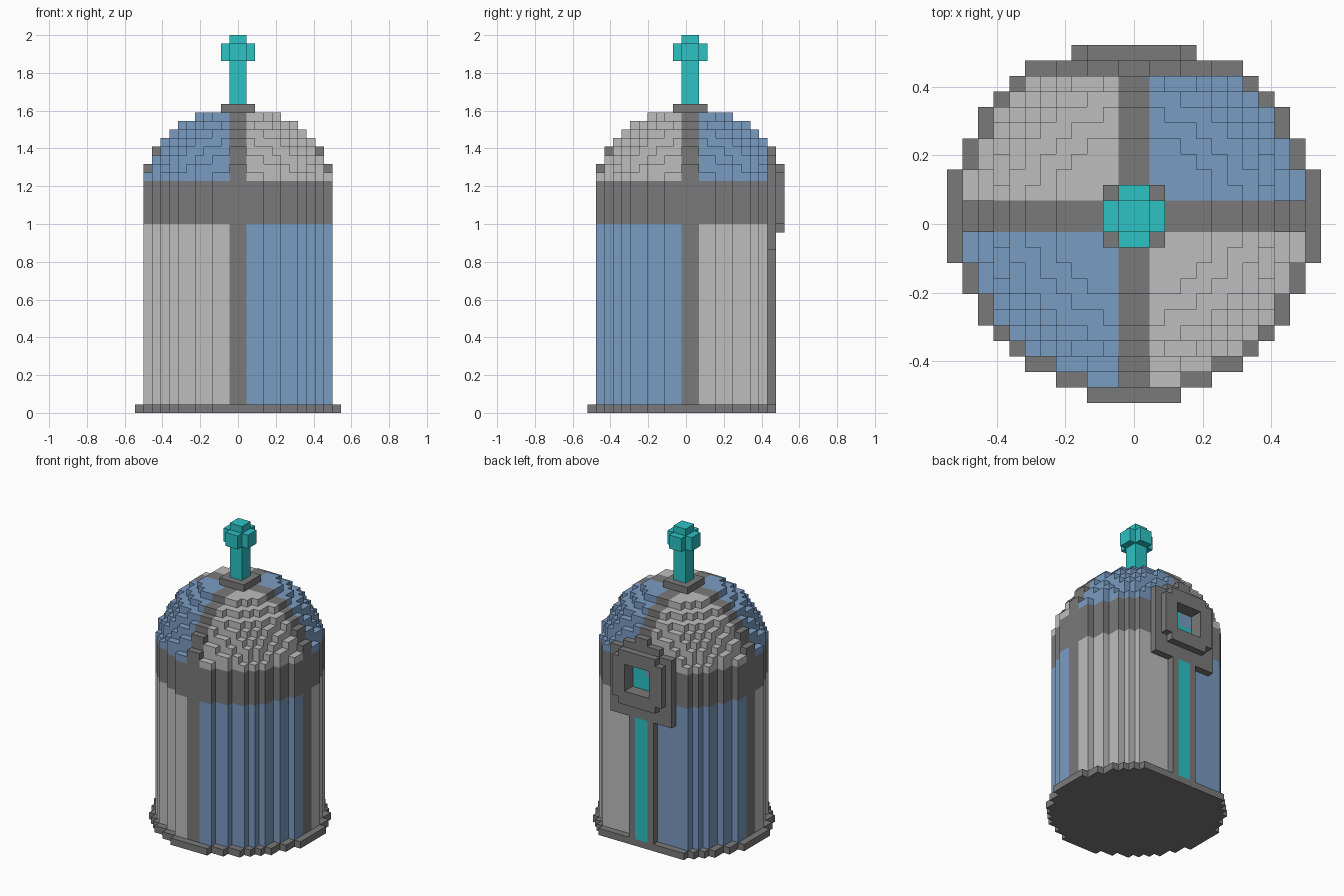
import bpy

if "Cube" in bpy.data.objects:
    bpy.data.objects.remove(bpy.data.objects["Cube"])

V = 1 / 22  # size of one block


def material(name, rgb):
    m = bpy.data.materials.new(name)
    m.diffuse_color = (*rgb, 1)
    m.use_nodes = True
    m.node_tree.nodes["Principled BSDF"].inputs["Base Color"].default_value = m.diffuse_color
    return m


MATS = [material("dark_grey", (0.195, 0.195, 0.195)),
        material("light_grey", (0.515, 0.515, 0.515)),
        material("soft_blue", (0.195, 0.332, 0.539)),
        material("teal", (0.025, 0.539, 0.552))]
GREY, LIGHT, BLUE, TEAL = range(4)


def build(name, layers, colour):
    """Stack layers (z0, z1, test); test picks blocks by their centre (u, w)."""
    verts, faces, mats, index = [], [], [], {}

    def vid(p):
        if p not in index:
            index[p] = len(verts)
            verts.append((p[0] * V, (p[1] + 0.5) * V, p[2] * V))
        return index[p]

    def quad(pts, col):
        faces.append([vid(p) for p in pts])
        mats.append(col)

    for z0, z1, test in layers:
        for i in range(-12, 12):
            for j in range(-12, 12):
                u, w = i + 0.5, j + 0.5
                if not test(u, w):
                    continue
                c = colour(u, w) if callable(colour) else colour
                a, b, d, e = (i, j), (i + 1, j), (i + 1, j + 1), (i, j + 1)
                quad([(*p, z1) for p in (a, b, d, e)], c)
                quad([(*p, z0) for p in (e, d, b, a)], c)
                for p, q, du, dw in ((a, b, 0, -1), (b, d, 1, 0),
                                     (d, e, 0, 1), (e, a, -1, 0)):
                    if not test(u + du, w + dw):
                        quad([(*p, z0), (*q, z0), (*q, z1), (*p, z1)], c)
    me = bpy.data.meshes.new(name)
    me.from_pydata(verts, [], faces)
    for m in MATS:
        me.materials.append(m)
    me.polygons.foreach_set("material_index", mats)
    me.update()
    ob = bpy.data.objects.new(name, me)
    bpy.context.collection.objects.link(ob)
    return ob


def disc(r2, back):
    return lambda u, w: u * u + w * w < r2 and w < back


def rect(u0, u1, w0, w1):
    return lambda u, w: u0 < u < u1 and w0 < w < w1


def row(half, w0, hole=0):
    """One-block-deep row across the back, optionally with a central gap."""
    return lambda u, w: hole < abs(u) < half and w0 < w < w0 + 1


def quarters(first, second):
    """Grey seams with two alternating quarter colours."""
    def pick(u, w):
        if abs(u) < 1 or abs(w) < 1:
            return GREY
        return first if u * w > 0 else second
    return pick


def dome_r2(z):
    return 127.4 - (z + 0.5 - 24.5) ** 2


# Foot, drum and band
build("base_plate", [(0, 1, disc(139.5, 10))], GREY)
build("body_panels", [(1, 22, disc(118.5, 9))], quarters(LIGHT, BLUE))
build("band", [(22, 27, disc(118.5, 9))], GREY)

# Stepped dome, one layer per block
build("dome", [(z, z + 1, disc(dome_r2(z), 9)) for z in range(27, 35)],
      quarters(BLUE, LIGHT))

# Rear strip and its frame
build("rear_frame", [(1, 19, row(2, 9, 1))], GREY)
build("rear_strip", [(1, 19, row(1, 9))], TEAL)

# Rear window surround: wide backing, then round-cornered raised plate
build("window_backing", [(19, 23, row(5, 9)), (23, 27, row(5, 9, 2)),
                         (27, 29, row(5, 9)), (29, 30, row(3, 9)),
                         (30, 31, row(1, 9))], GREY)
build("window_plate", [(21, 22, row(3, 10)), (22, 23, row(4, 10)),
                       (23, 27, row(4, 10, 2)), (27, 28, row(4, 10)),
                       (28, 29, row(3, 10))], GREY)


# Two-colour panel set at the bottom of the window recess
def thin(name, z0, z1, u0, u1, col):
    ob = build(name, [(z0, z1, rect(u0, u1, 9, 10))], col)
    for v in ob.data.vertices:
        if v.co.y > 10 * V:
            v.co.y = 9.5 * V + 0.005


thin("window_panel_lower", 23, 25, -2, 2, TEAL)
thin("window_panel_upper", 25, 27, 0, 2, TEAL)
thin("window_panel_blue", 25, 27, -2, 0, BLUE)

# Top cap and finial
build("top_cap", [(35, 36, rect(-2, 2, -2, 2))], GREY)
core = rect(-1, 1, -1, 1)
build("finial", [(36, 41, core),
                 (41, 43, lambda u, w: max(abs(u), abs(w)) < 2
                  and min(abs(u), abs(w)) < 1),
                 (43, 44, core)], TEAL)
